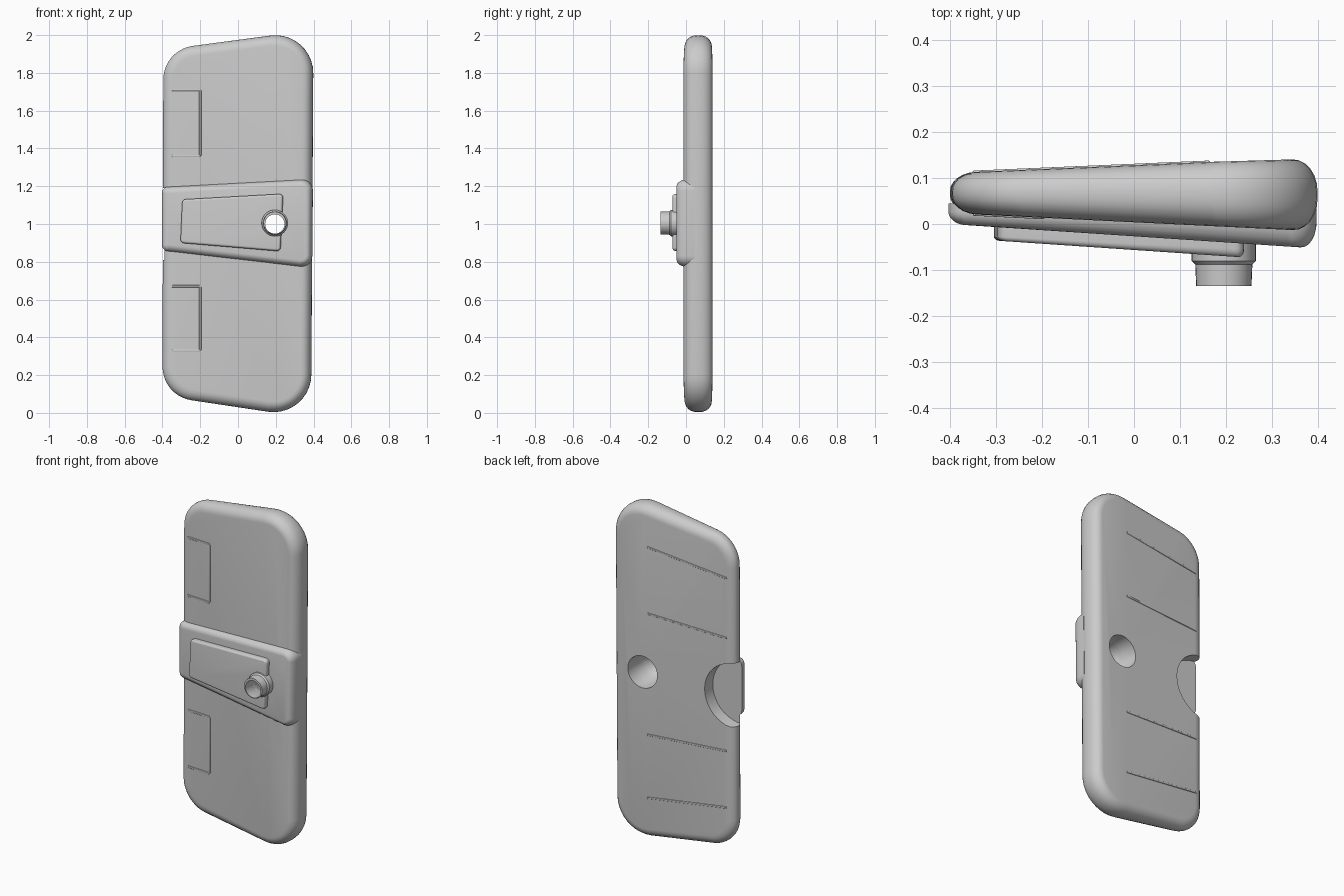
import bpy, bmesh, math
from mathutils import Vector

if "Cube" in bpy.data.objects:
    bpy.data.objects.remove(bpy.data.objects["Cube"])


def rounded(corners, radii, inset, steps=10):
    """Counter-clockwise polygon in x/z with rounded corners, shrunk by inset."""
    pts, n = [], len(corners)
    for i in range(n):
        p, c, q = (Vector(corners[(i + k) % n]) for k in (-1, 0, 1))
        d1, d2 = (c - p).normalized(), (q - c).normalized()
        r = radii[i]
        turn = math.acos(max(-1, min(1, d1.dot(d2))))
        centre = c + (d2 - d1).normalized() * (r / math.cos(turn / 2))
        start = math.atan2(-d1.x, d1.y)
        for s in range(steps + 1):
            a = start + turn * s / steps
            pts.append(centre + Vector((math.cos(a), math.sin(a))) * (r - inset))
    return pts


def slab(name, corners, radii, front, back, rim, depth, both=True, steps=10, split=None):
    """Rounded slab; front(x) and back(x) give its faces, depth is the share
    of the thickness taken by the edge rounding."""
    k = 6
    arc = [(rim * (1 - math.cos(a)), depth * (1 - math.sin(a)))
           for a in (math.pi / 2 * i / k for i in range(k + 1))]
    layers = arc[::-1]
    layers += [(d, 1 - t) for d, t in arc] if both else [(0, 1)]
    bm = bmesh.new()
    rings = [[bm.verts.new((p.x, t, p.y)) for p in rounded(corners, radii, d, steps)]
             for d, t in layers]
    for a, b in zip(rings, rings[1:]):
        for i in range(len(a)):
            j = (i + 1) % len(a)
            bm.faces.new((a[i], a[j], b[j], b[i]))
    bm.faces.new(rings[0])
    bm.faces.new(rings[-1][::-1])
    if split is not None:
        bmesh.ops.bisect_plane(bm, geom=bm.verts[:] + bm.edges[:] + bm.faces[:],
                               plane_co=(split, 0, 0), plane_no=(1, 0, 0))
    for v in bm.verts:
        f, b = front(v.co.x), back(v.co.x)
        v.co.y = f + v.co.y * (b - f)
    return finish(name, bm)


def lathe(name, profile, x, z, sides=32):
    """Closed solid of revolution about the y axis from (y, radius) points."""
    bm = bmesh.new()
    rings = [[bm.verts.new((x + r * math.cos(2 * math.pi * i / sides), y,
                            z + r * math.sin(2 * math.pi * i / sides)))
              for i in range(sides)] for y, r in profile]
    for a, b in zip(rings, rings[1:]):
        for i in range(sides):
            j = (i + 1) % sides
            bm.faces.new((a[i], a[j], b[j], b[i]))
    bm.faces.new(rings[0])
    bm.faces.new(rings[-1][::-1])
    return finish(name, bm)


def finish(name, bm):
    bmesh.ops.recalc_face_normals(bm, faces=bm.faces[:])
    me = bpy.data.meshes.new(name)
    bm.to_mesh(me)
    bm.free()
    ob = bpy.data.objects.new(name, me)
    bpy.context.collection.objects.link(ob)
    return ob


def activate(ob):
    bpy.ops.object.select_all(action='DESELECT')
    ob.select_set(True)
    bpy.context.view_layer.objects.active = ob


def cut(ob, cutter):
    activate(ob)
    m = ob.modifiers.new("cut", 'BOOLEAN')
    m.operation, m.solver, m.object = 'DIFFERENCE', 'EXACT', cutter
    bpy.ops.object.modifier_apply(modifier=m.name)


def line(x0, y0, x1, y1):
    return lambda x: y0 + (y1 - y0) * (x - x0) / (x1 - x0)


# Faces of the wedge-shaped body
body_front = line(-0.37, 0.022, 0.38, -0.015)
slope = line(-0.37, 0.112, 0.17, 0.135)
body_back = lambda x: slope(x) if x < 0.17 else 0.135 + 0.03 * (x - 0.17)

# Main panel
body = slab("door_panel", [(-0.4, 0.09), (0.387, -0.028), (0.4, 2.028), (-0.395, 1.922)],
            [0.18, 0.2, 0.2, 0.18], body_front, body_back, 0.055, 0.45, split=0.17)

# Raised middle band
band = slab("middle_band", [(-0.403, 0.86), (0.393, 0.765), (0.397, 1.24), (-0.403, 1.195)],
            [0.035, 0.06, 0.06, 0.035], line(-0.37, -0.002, 0.35, -0.05),
            lambda x: 0.045, 0.035, 0.6, both=False)

# Handle plate and its knob
plate = slab("handle_plate", [(-0.305, 0.9), (0.225, 0.855), (0.24, 1.16), (-0.295, 1.13)],
             [0.02] * 4, line(-0.3, -0.036, 0.23, -0.072), lambda x: 0.0,
             0.012, 0.25, both=False, steps=4)
knob = lathe("knob_tube", [(0.0, 0.07), (-0.08, 0.07), (-0.088, 0.062), (-0.135, 0.06)],
             0.195, 1.005)

# Through hole, wider at the back
hole = lathe("hole_cutter", [(0.3, 0.1), (0.1, 0.095), (0.01, 0.08), (-0.05, 0.051),
                             (-0.3, 0.051)], 0.195, 1.0)
for ob in (body, band, plate, knob):
    cut(ob, hole)

# Half-round pocket in the back edge
pocket = lathe("pocket_cutter", [(0.042, 0.19), (0.3, 0.2)], -0.4, 1.0, 40)
cut(body, pocket)
for c in (hole, pocket):
    c.hide_render = True
    c.hide_viewport = True


# Fine panel ribs
def rib(name, a, b, front, back):
    a, b = Vector(a), Vector(b)
    d = (b - a).normalized() * 0.006
    n = Vector((-d.y, d.x))
    return slab(name, [a - n, b - n, b + n, a + n], [0.004] * 4, front, back,
                0.003, 0.1, steps=2)


ribs = []
for i, (z0, z1) in enumerate([(1.70, 1.76), (1.34, 1.36), (0.66, 0.63), (0.32, 0.25)]):
    ribs.append(rib(f"back_rib_{i}", (-0.35, z0), (0.165, z1), lambda x: 0.08,
                    lambda x: body_back(x) + 0.003))
for i, (lo, hi) in enumerate([(1.36, 1.71), (0.33, 0.67)]):
    for j, (a, b) in enumerate([((-0.35, lo), (-0.2, lo)), ((-0.35, hi), (-0.2, hi)),
                                ((-0.2, lo), (-0.2, hi))]):
        ribs.append(rib(f"front_rib_{i}_{j}", a, b, lambda x: body_front(x) - 0.003,
                        lambda x: 0.05))

for ob in [body, band, plate, knob] + ribs:
    activate(ob)
    bpy.ops.object.shade_smooth_by_angle(angle=math.radians(30))
